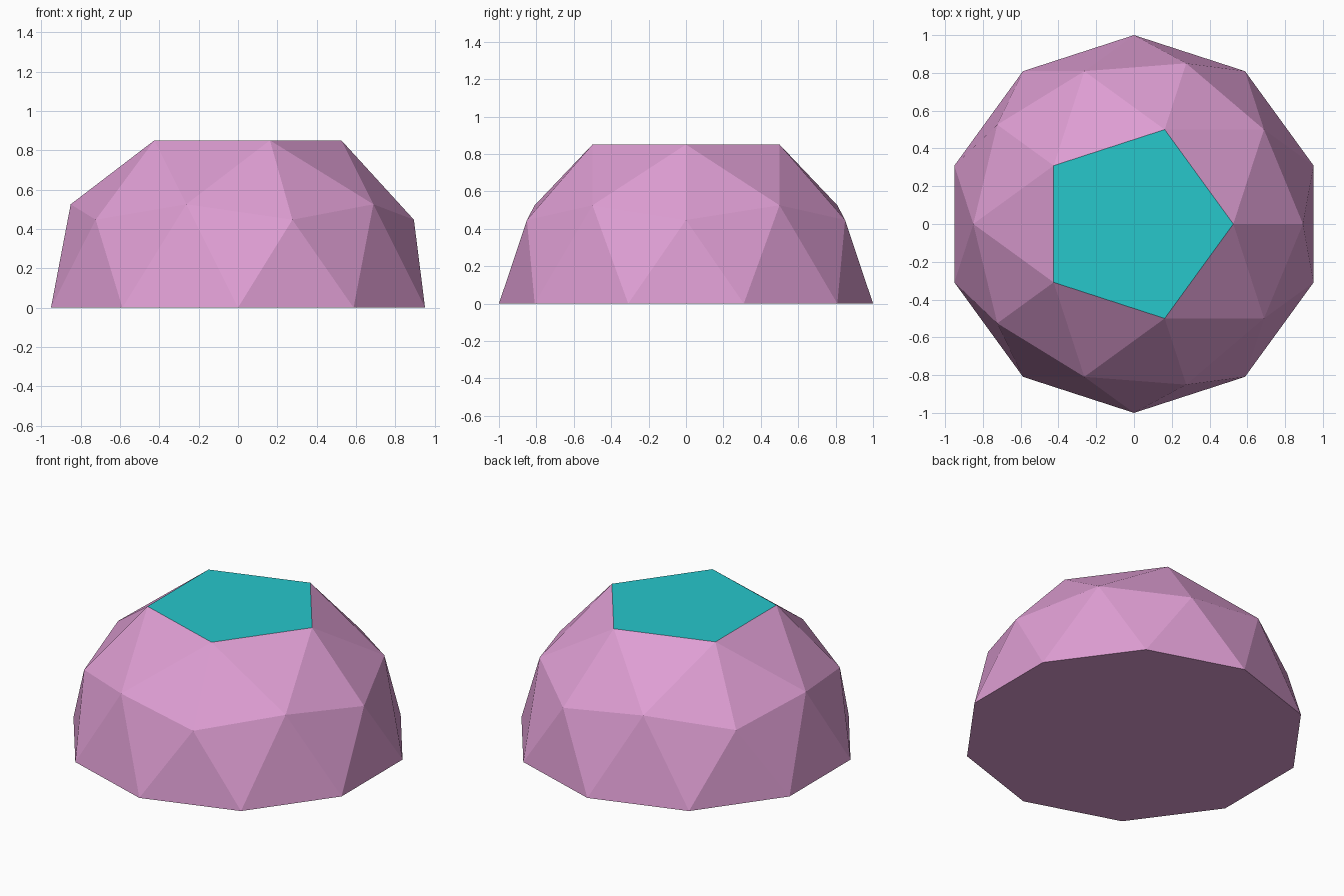
import bpy, bmesh

if "Cube" in bpy.data.objects:
    bpy.data.objects.remove(bpy.data.objects["Cube"])


def material(name, color):
    mat = bpy.data.materials.new(name)
    mat.diffuse_color = color
    mat.use_nodes = True
    mat.node_tree.nodes["Principled BSDF"].inputs["Base Color"].default_value = mat.diffuse_color
    return mat


# Faceted dome: upper half of a low-poly icosphere
bm = bmesh.new()
bmesh.ops.create_icosphere(bm, subdivisions=2, radius=1.0)

# Remove the lower half and the apex vertex
unwanted = [v for v in bm.verts if v.co.z < -0.01 or v.co.z > 0.95]
bmesh.ops.delete(bm, geom=unwanted, context='VERTS')

# Close the pentagon on top and the decagon underneath
rim_edges = [e for e in bm.edges if e.is_boundary]
bmesh.ops.holes_fill(bm, edges=rim_edges, sides=0)
bmesh.ops.recalc_face_normals(bm, faces=bm.faces)

# Top pentagon takes the second colour
for f in bm.faces:
    f.smooth = False
    f.material_index = 1 if all(v.co.z > 0.8 for v in f.verts) else 0

mesh = bpy.data.meshes.new("faceted_dome")
bm.to_mesh(mesh)
bm.free()
mesh.materials.append(material("pink", (0.73, 0.34, 0.65, 1)))
mesh.materials.append(material("teal", (0.02, 0.57, 0.60, 1)))

dome = bpy.data.objects.new("faceted_dome", mesh)
bpy.context.collection.objects.link(dome)
